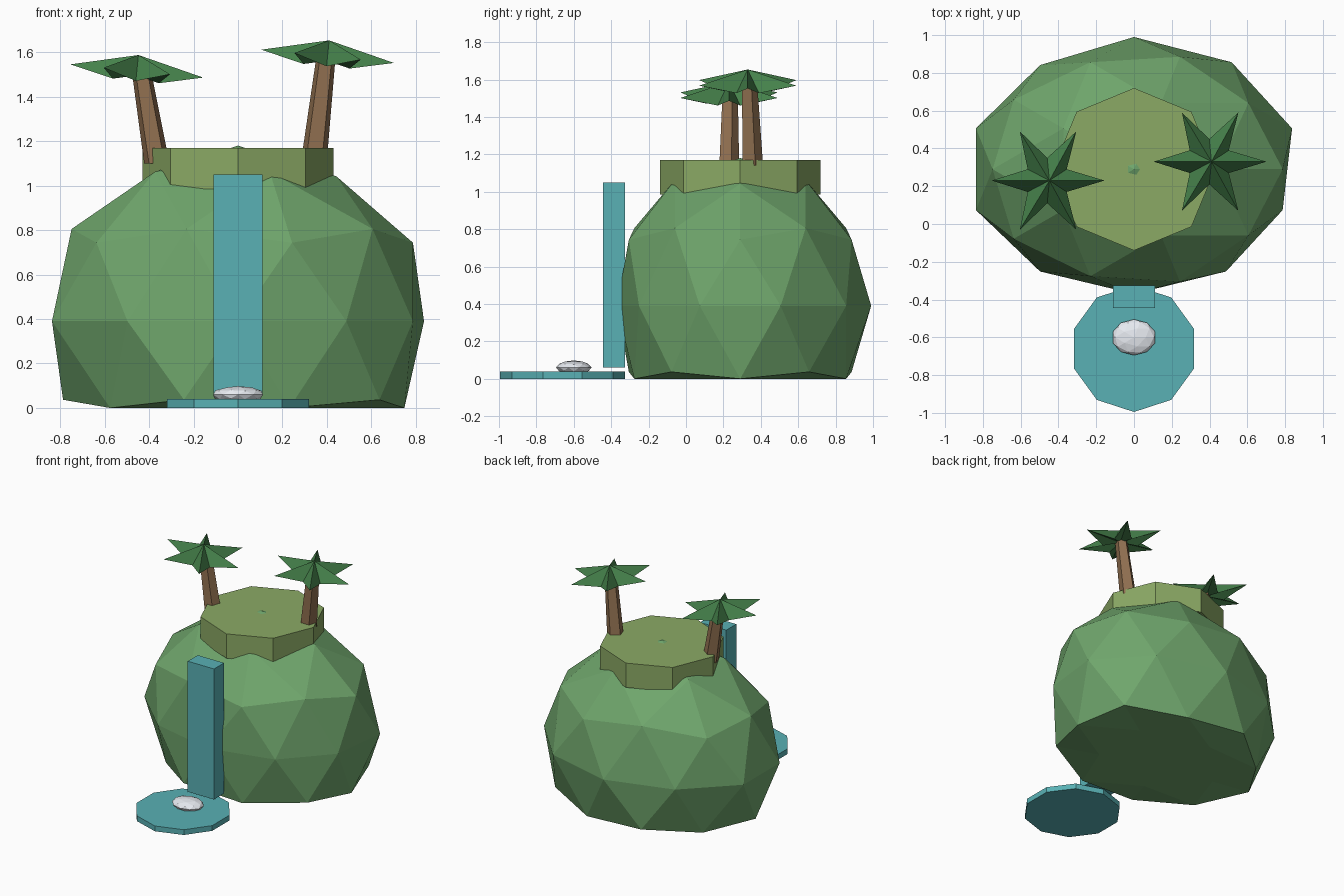
import bpy, bmesh, math
from mathutils import Vector, Matrix

if "Cube" in bpy.data.objects:
    bpy.data.objects.remove(bpy.data.objects["Cube"])


def material(name, rgb):
    m = bpy.data.materials.new(name)
    m.diffuse_color = (*rgb, 1)
    m.use_nodes = True
    m.node_tree.nodes["Principled BSDF"].inputs["Base Color"].default_value = m.diffuse_color
    return m


GRASS = material("grass", (0.16, 0.38, 0.15))
PLATEAU = material("plateau_grass", (0.26, 0.40, 0.13))
WATER = material("water", (0.10, 0.44, 0.46))
FOAM = material("foam", (0.80, 0.83, 0.88))
BARK = material("bark", (0.28, 0.16, 0.08))
LEAF = material("leaf", (0.06, 0.22, 0.07))


def finish(bm, name, mat):
    bmesh.ops.recalc_face_normals(bm, faces=bm.faces[:])
    me = bpy.data.meshes.new(name)
    bm.to_mesh(me)
    bm.free()
    me.materials.append(mat)
    ob = bpy.data.objects.new(name, me)
    bpy.context.collection.objects.link(ob)
    return ob


def blob(center, radii):
    bm = bmesh.new()
    bmesh.ops.create_icosphere(bm, subdivisions=2, radius=1)
    for v in bm.verts:
        v.co = Vector(c + r * p for c, r, p in zip(center, radii, v.co))
    return bm


def prism(name, a, b, r1, r2, sides, mat):
    """Tapered prism from point a to b with level ends."""
    a, b = Vector(a), Vector(b)
    bm = bmesh.new()
    rings = []
    for p, r in ((a, r1), (b, r2)):
        angles = [math.pi / 2 + math.tau * i / sides for i in range(sides)]
        rings.append([bm.verts.new(p + Vector((r * math.cos(t), r * math.sin(t), 0)))
                      for t in angles])
    bm.faces.new(rings[0])
    bm.faces.new(rings[1])
    for i in range(sides):
        j = (i + 1) % sides
        bm.faces.new((rings[0][i], rings[0][j], rings[1][j], rings[1][i]))
    return finish(bm, name, mat)


# Faceted hill: squashed icosphere with a flattened base and slight irregularity
bm = blob((0, 0.29, 0.39), (0.88, 0.70, 0.79))
nudges = [((0, -0.41, 0.39), (0, 0.04, 0)),
          ((0.52, -0.276, 0.39), (-0.03, 0.025, 0)),
          ((-0.52, -0.276, 0.39), (0.02, 0.025, 0)),
          ((0.84, 0.07, 0.39), (-0.05, 0, 0)),
          ((-0.52, 0.856, 0.39), (0.02, -0.015, 0)),
          ((-0.605, 0.64, -0.025), (0.03, -0.02, 0)),
          ((-0.605, -0.06, -0.025), (0.03, 0.02, 0)),
          ((0.46, 0.29, 1.06), (-0.02, 0, -0.02))]
for point, delta in nudges:
    v = min(bm.verts, key=lambda q: (q.co - Vector(point)).length)
    v.co += Vector(delta)
for v in bm.verts:
    v.co.z = max(v.co.z, 0)
bmesh.ops.delete(bm, geom=[f for f in bm.faces if all(v.co.z < 1e-6 for v in f.verts)],
                 context='FACES')
bmesh.ops.holes_fill(bm, edges=[e for e in bm.edges if e.is_boundary], sides=0)
finish(bm, "hill", GRASS)

# Octagonal plateau on top
prism("plateau", (0, 0.29, 0.985), (0, 0.29, 1.17), 0.43, 0.43, 8, PLATEAU)

# Waterfall slab, pool and foam
bm = bmesh.new()
bmesh.ops.create_cube(bm, size=1, matrix=Matrix.Translation((0, -0.385, 0.555))
                      @ Matrix.Diagonal((0.22, 0.12, 0.99, 1)))
finish(bm, "waterfall", WATER)
prism("pool", (0, -0.66, 0), (0, -0.66, 0.04), 0.335, 0.335, 10, WATER)
finish(blob((0, -0.6, 0.06), (0.118, 0.095, 0.038)), "foam", FOAM)


# Palm crown: six folded leaves forming a star, leaning slightly to +x
def crown(name, center):
    bm = bmesh.new()
    top = bm.verts.new((0, 0, 0.072))
    under = bm.verts.new((0, 0, -0.02))
    ring = []
    for i in range(12):
        t = math.tau * i / 12
        r, z = (0.30, 0) if i % 2 == 0 else (0.12, -0.045)
        ring.append(bm.verts.new((r * math.cos(t), r * math.sin(t), z)))
    for i in range(12):
        j = (i + 1) % 12
        bm.faces.new((top, ring[i], ring[j]))
        bm.faces.new((under, ring[j], ring[i]))
    bm.transform(Matrix.Translation(center) @ Matrix.Rotation(math.radians(5.7), 4, 'Y'))
    finish(bm, name, LEAF)


# Two palms
palms = [("left", (-0.365, 0.225, 1.10), (-0.437, 0.232, 1.53), (-0.455, 0.23, 1.516)),
         ("right", (0.345, 0.352, 1.14), (0.397, 0.335, 1.59), (0.403, 0.33, 1.582))]
for side, base, tip, head in palms:
    prism(side + "_palm_trunk", base, tip, 0.06, 0.045, 5, BARK)
    crown(side + "_palm_leaves", head)
